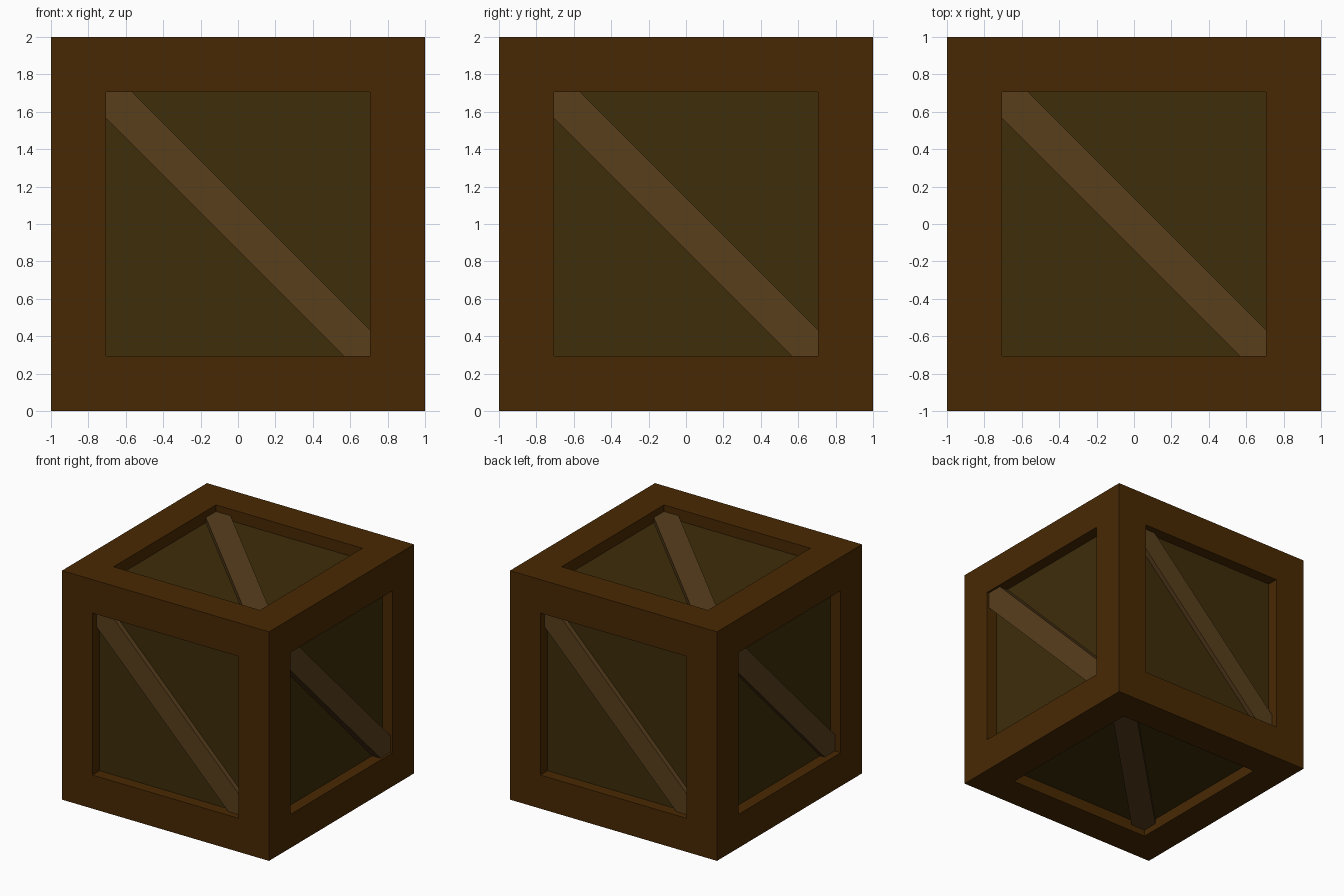
import bpy, bmesh
from math import pi
from mathutils import Matrix, Vector

if "Cube" in bpy.data.objects:
    bpy.data.objects.remove(bpy.data.objects["Cube"])

OPEN = 0.707    # half width of each window
PANEL = 0.9     # distance of panels from the centre
CENTRE = Matrix.Translation((0, 0, 1))


def material(name, rgb):
    m = bpy.data.materials.new(name)
    m.diffuse_color = (*rgb, 1)
    m.use_nodes = True
    m.node_tree.nodes["Principled BSDF"].inputs["Base Color"].default_value = m.diffuse_color
    return m


def make(name, bm, mat):
    bmesh.ops.recalc_face_normals(bm, faces=bm.faces)
    bm.transform(CENTRE)
    me = bpy.data.meshes.new(name)
    bm.to_mesh(me)
    bm.free()
    me.materials.append(mat)
    ob = bpy.data.objects.new(name, me)
    bpy.context.collection.objects.link(ob)
    return ob


frame_mat = material("frame_wood", (0.066, 0.022, 0.001))
panel_mat = material("panel_wood", (0.048, 0.026, 0.003))
brace_mat = material("brace_wood", (0.098, 0.049, 0.012))

# Frame: cube with a window sunk into every side
bm = bmesh.new()
bmesh.ops.create_cube(bm, size=2)
windows = bm.faces[:]
bmesh.ops.inset_individual(bm, faces=windows, thickness=1 - OPEN, depth=0, use_even_offset=True)
floors = bmesh.ops.extrude_discrete_faces(bm, faces=windows)["faces"]
for f in floors:
    f.normal_update()
    bmesh.ops.translate(bm, verts=f.verts, vec=-f.normal * (1 - PANEL))
bmesh.ops.delete(bm, geom=floors, context='FACES')
make("crate_frame", bm, frame_mat)

# Panels: inner box showing through the windows
bm = bmesh.new()
bmesh.ops.create_cube(bm, size=2 * PANEL)
make("crate_panels", bm, panel_mat)

# Diagonal braces: drawn on the front, then turned to each side
C = OPEN - 0.141
PROFILE = [(-OPEN, OPEN), (-OPEN, C), (C, -OPEN), (OPEN, -OPEN), (OPEN, -C), (-C, OPEN)]


def brace(name, turn, top):
    bm = bmesh.new()
    face = bm.faces.new([bm.verts.new((u, -PANEL, v)) for u, v in PROFILE])
    ext = bmesh.ops.extrude_face_region(bm, geom=[face])["geom"]
    verts = [g for g in ext if isinstance(g, bmesh.types.BMVert)]
    bmesh.ops.translate(bm, verts=verts, vec=Vector((0, PANEL - top, 0)))
    bm.transform(turn)
    make(name, bm, brace_mat)


for i, side in enumerate(("front", "right", "back", "left")):
    brace(side + "_brace", Matrix.Rotation(i * pi / 2, 4, 'Z'), 0.98 if side == "right" else 0.943)
brace("top_brace", Matrix.Rotation(-pi / 2, 4, 'X'), 0.943)
brace("bottom_brace", Matrix.Rotation(pi / 2, 4, 'X'), 0.943)
